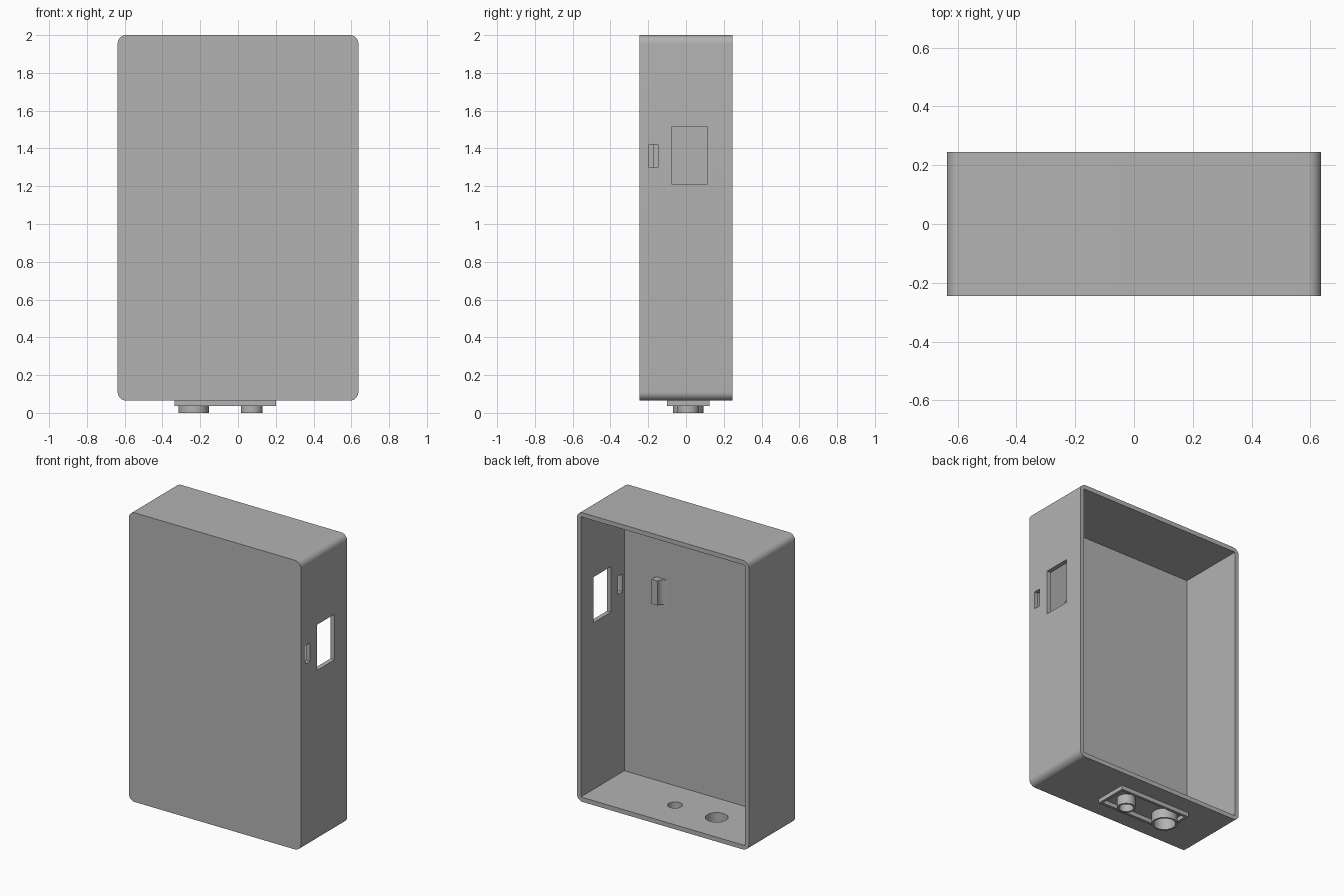
import bpy, bmesh, math
from mathutils import Vector

if "Cube" in bpy.data.objects:
    bpy.data.objects.remove(bpy.data.objects["Cube"], do_unlink=True)

grey = bpy.data.materials.new("plain grey")
grey.use_nodes = True
grey.diffuse_color = (0.45, 0.45, 0.45, 1)
grey.node_tree.nodes["Principled BSDF"].inputs["Base Color"].default_value = (0.45, 0.45, 0.45, 1)


def finish(name, bm):
    bmesh.ops.recalc_face_normals(bm, faces=bm.faces)
    mesh = bpy.data.meshes.new(name)
    bm.to_mesh(mesh)
    bm.free()
    mesh.materials.append(grey)
    obj = bpy.data.objects.new(name, mesh)
    bpy.context.collection.objects.link(obj)
    return obj


def prism(name, points, direction):
    """Extrude a closed outline along a direction."""
    bm = bmesh.new()
    face = bm.faces.new([bm.verts.new(p) for p in points])
    side = bmesh.ops.extrude_face_region(bm, geom=[face])["geom"]
    moved = [v for v in side if isinstance(v, bmesh.types.BMVert)]
    bmesh.ops.translate(bm, verts=moved, vec=Vector(direction))
    return finish(name, bm)


def box(name, x, y, z):
    outline = [(x[0], y[0], z[0]), (x[1], y[0], z[0]), (x[1], y[1], z[0]), (x[0], y[1], z[0])]
    return prism(name, outline, (0, 0, z[1] - z[0]))


def cylinder(name, x, y, radius, z, sides=48):
    turns = [math.tau * i / sides for i in range(sides)]
    outline = [(x + radius * math.cos(a), y + radius * math.sin(a), z[0]) for a in turns]
    return prism(name, outline, (0, 0, z[1] - z[0]))


def cut(obj, cutters):
    for cutter in cutters:
        cutter.hide_render = True
        mod = obj.modifiers.new("cut", "BOOLEAN")
        mod.operation = "DIFFERENCE"
        mod.solver = "EXACT"
        mod.object = cutter
        bpy.context.view_layer.objects.active = obj
        bpy.ops.object.modifier_apply(modifier=mod.name)
        bpy.data.objects.remove(cutter, do_unlink=True)


def smooth(obj):
    bpy.ops.object.select_all(action="DESELECT")
    obj.select_set(True)
    bpy.context.view_layer.objects.active = obj
    bpy.ops.object.shade_smooth_by_angle(angle=math.radians(30))


HALF_W, HALF_D, LOW, TOP, WALL, ROUND = 0.637, 0.245, 0.065, 2.0, 0.03, 0.045
# Each connector: name, x position, outer radius, bore radius
CONNECTORS = [("large_tube", -0.235, 0.081, 0.069), ("small_tube", 0.073, 0.058, 0.045)]
TUBE_Y = 0.012

# Case: rounded slab hollowed from the back
outline = []
corners = [(1, 1), (-1, 1), (-1, -1), (1, -1)]
for k, (sx, sz) in enumerate(corners):
    cx = sx * (HALF_W - ROUND)
    cz = TOP - ROUND if sz > 0 else LOW + ROUND
    for i in range(13):
        a = math.pi / 2 * (k + i / 12)
        outline.append((cx + ROUND * math.cos(a), -HALF_D, cz + ROUND * math.sin(a)))
case = prism("case", outline, (0, 2 * HALF_D, 0))
inner = HALF_W - WALL
cutters = [
    box("cavity", (-inner, inner), (WALL - HALF_D, 0.4), (LOW + WALL, TOP - WALL)),
    box("window_cut", (0.55, 0.7), (-0.073, 0.112), (1.21, 1.515)),
    box("slot_cut", (0.55, 0.7), (-0.196, -0.148), (1.30, 1.42)),
]
for name, x, outer, bore in CONNECTORS:
    cutters.append(cylinder(name + "_hole", x, TUBE_Y, bore, (0.03, 0.15)))
cut(case, cutters)
smooth(case)

# Raised rectangular rim under the case
rim = box("connector_rim", (-0.335, 0.2), (-0.1, 0.125), (0.037, LOW))
cut(rim, [box("rim_opening", (-0.317, 0.182), (-0.082, 0.107), (0, 0.1))])

# Hollow connector tubes
for name, x, outer, bore in CONNECTORS:
    tube = cylinder(name, x, TUBE_Y, outer, (0, LOW))
    cut(tube, [cylinder("bore", x, TUBE_Y, bore, (-0.1, 0.2))])
    smooth(tube)

# Small inner catch with a curved flank
y0, y1 = WALL - HALF_D, -0.172
reach = y1 - y0
profile = [(0.375, y0, 1.29), (0.375, y1, 1.29), (0.33, y1, 1.29)]
for i in range(1, 9):
    a = math.pi / 2 * i / 8
    profile.append((0.33 - reach * (1 - math.cos(a)), y1 - reach * math.sin(a), 1.29))
catch = prism("inner_catch", profile, (0, 0, 0.165))
smooth(catch)
